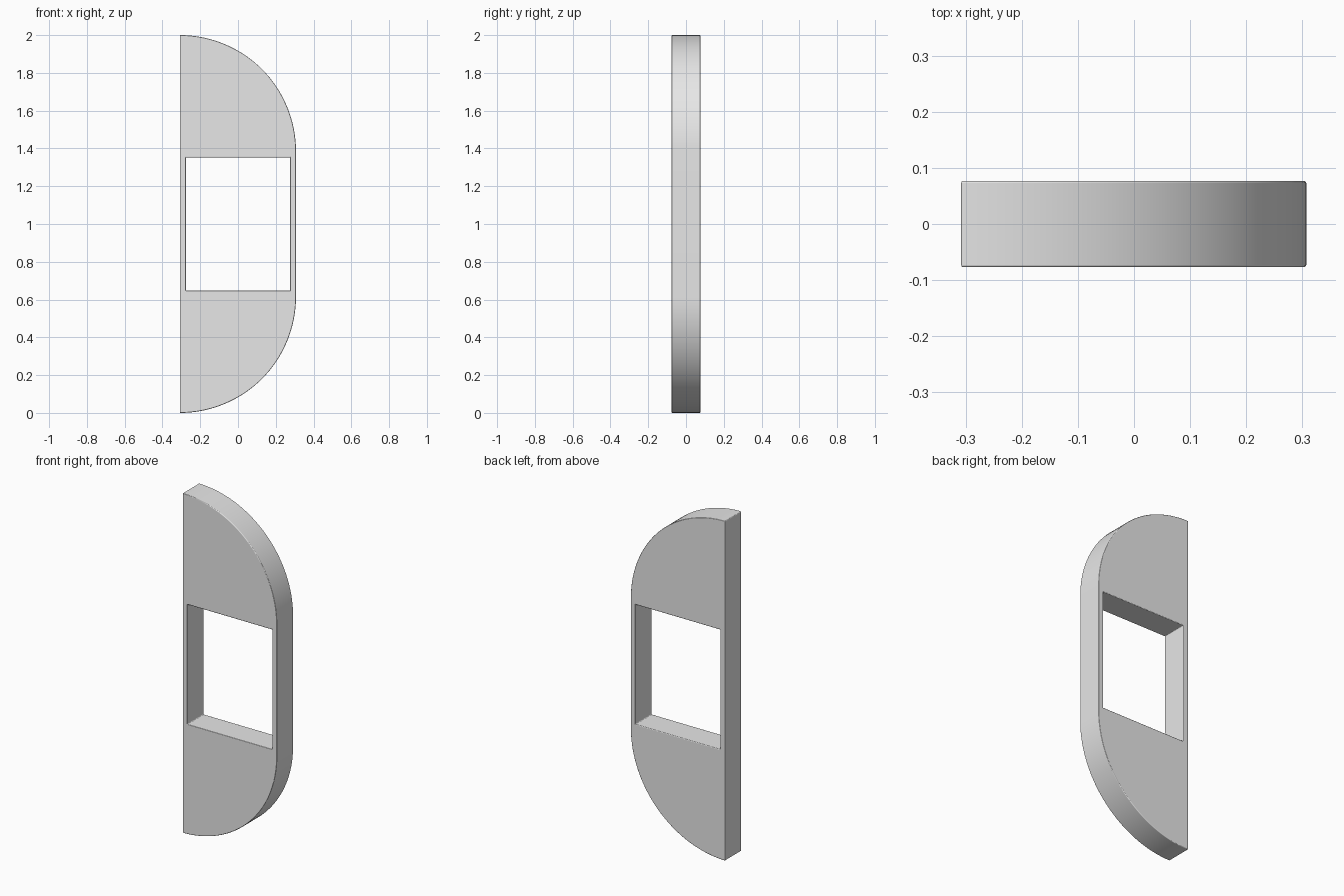
import bpy, bmesh, math

if "Cube" in bpy.data.objects:
    bpy.data.objects.remove(bpy.data.objects["Cube"])

HALF_W, HALF_D, R = 0.308, 0.077, 0.615   # half width, half thickness, corner radius
HOLE_X, HOLE_Z = 0.276, 0.352             # half size of the window
STEPS = 32


def prism(name, outline, half_depth):
    """Extrude an XZ outline along y."""
    bm = bmesh.new()
    face = bm.faces.new([bm.verts.new((x, -half_depth, z)) for x, z in outline])
    new = bmesh.ops.extrude_face_region(bm, geom=[face])["geom"]
    verts = [v for v in new if isinstance(v, bmesh.types.BMVert)]
    bmesh.ops.translate(bm, verts=verts, vec=(0, 2 * half_depth, 0))
    bmesh.ops.recalc_face_normals(bm, faces=bm.faces)
    mesh = bpy.data.meshes.new(name)
    bm.to_mesh(mesh)
    bm.free()
    obj = bpy.data.objects.new(name, mesh)
    bpy.context.collection.objects.link(obj)
    return obj


# Plate: straight left side, quarter-round corners on the right
angles = [math.pi / 2 * i / STEPS for i in range(STEPS + 1)]
lower = [(-HALF_W + R * math.sin(a), R - R * math.cos(a)) for a in angles]
upper = [(x, 2 - z) for x, z in reversed(lower)]
plate = prism("plate", lower + upper, HALF_D)

# Window cutter
cutter = prism("window_cutter", [(-HOLE_X, 1 - HOLE_Z), (HOLE_X, 1 - HOLE_Z),
                                 (HOLE_X, 1 + HOLE_Z), (-HOLE_X, 1 + HOLE_Z)], 0.2)
cutter.hide_render = True
cutter.hide_set(True)

grey = bpy.data.materials.new("light grey")
grey.diffuse_color = (0.8, 0.8, 0.8, 1)
grey.use_nodes = True
grey.node_tree.nodes["Principled BSDF"].inputs["Base Color"].default_value = grey.diffuse_color
plate.data.materials.append(grey)

cut = plate.modifiers.new("window", 'BOOLEAN')
cut.object = cutter
cut.operation = 'DIFFERENCE'
cut.solver = 'EXACT'

# Slightly eased edges
ease = plate.modifiers.new("eased_edges", 'BEVEL')
ease.width = 0.006
ease.segments = 3
ease.limit_method = 'ANGLE'
ease.angle_limit = math.radians(40)
ease.harden_normals = True

bpy.context.view_layer.objects.active = plate
plate.select_set(True)
bpy.ops.object.shade_smooth_by_angle(angle=math.radians(35))
